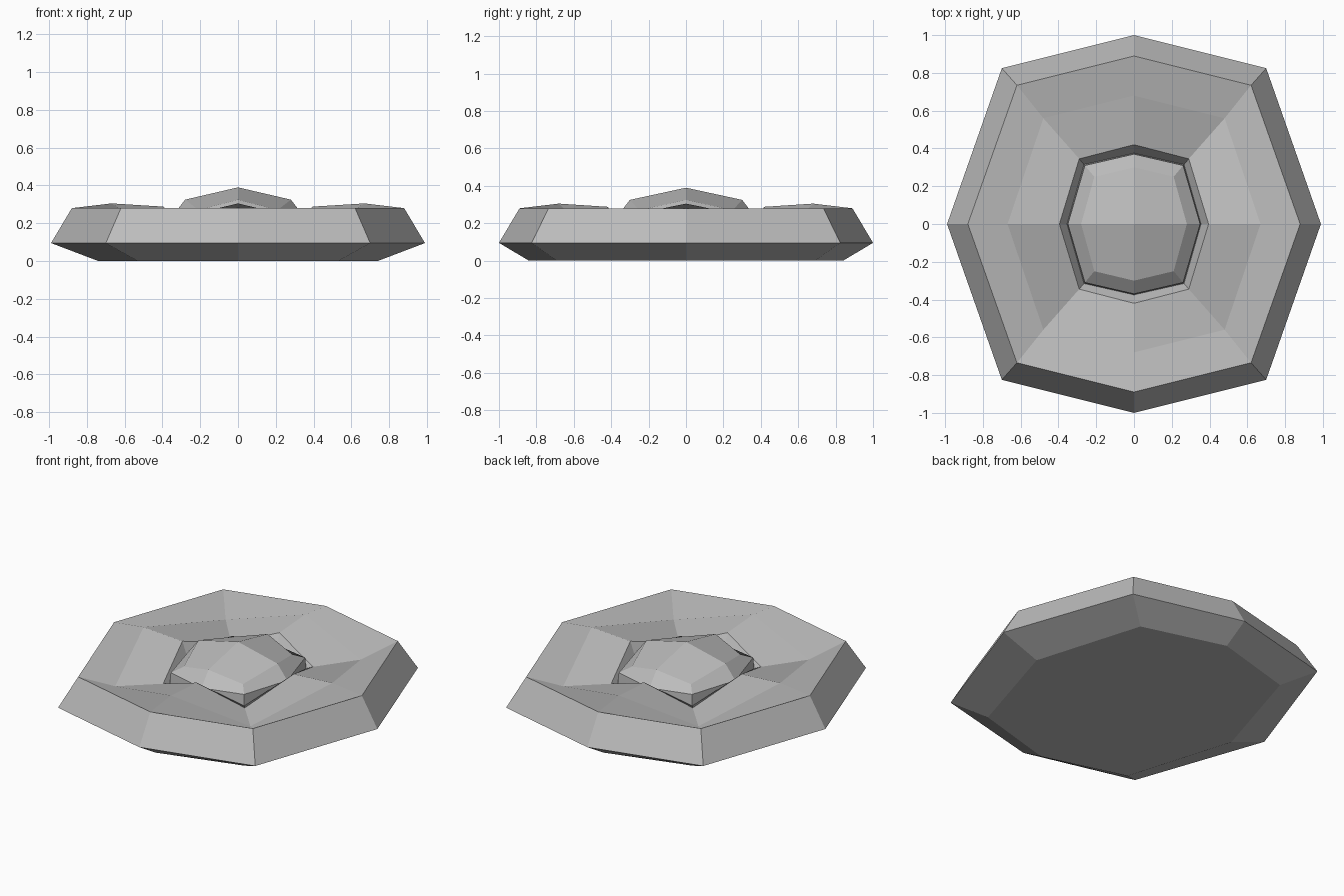
import bpy
import bmesh

if "Cube" in bpy.data.objects:
    bpy.data.objects.remove(bpy.data.objects["Cube"], do_unlink=True)

# Single grey material
grey = bpy.data.materials.new("plain_grey")
grey.use_nodes = True
colour = (0.5, 0.5, 0.5, 1)
grey.diffuse_color = colour
grey.node_tree.nodes["Principled BSDF"].inputs["Base Color"].default_value = colour


def add_ring(bm, side_x, side_y, corner_x, corner_y, side_z, corner_z):
    """Eight points, alternating between side points and corner points."""
    ring = []
    for sx, sy, turned in ((1, 1, False), (-1, 1, True), (-1, -1, False), (1, -1, True)):
        side = (0, sy * side_y, side_z) if turned else (sx * side_x, 0, side_z)
        ring.append(bm.verts.new(side))
        ring.append(bm.verts.new((sx * corner_x, sy * corner_y, corner_z)))
    return ring


def bridge(bm, lower, upper):
    """Quads between rings, each starting at a side point so folds mirror."""
    for i in range(0, 8, 2):
        n, p = (i + 1) % 8, (i - 1) % 8
        bm.faces.new((lower[i], lower[n], upper[n], upper[i]))
        bm.faces.new((lower[i], upper[i], upper[p], lower[p]))


def finish(bm, name):
    mesh = bpy.data.meshes.new(name)
    bm.to_mesh(mesh)
    bm.free()
    mesh.materials.append(grey)
    obj = bpy.data.objects.new(name, mesh)
    bpy.context.collection.objects.link(obj)
    return obj


# Outer body: base, widest edge, rim, rippled basin, groove around the dome
body_rings = [
    (0.74, 0.84, 0.53, 0.69, 0, 0),
    (0.99, 1.0, 0.70, 0.825, 0.095, 0.095),
    (0.88, 0.89, 0.62, 0.735, 0.28, 0.28),
    (0.67, 0.68, 0.48, 0.56, 0.305, 0.19),
    (0.395, 0.42, 0.29, 0.345, 0.288, 0.175),
    (0.355, 0.375, 0.265, 0.315, 0.18, 0.17),
]
bm = bmesh.new()
rings = [add_ring(bm, *r) for r in body_rings]
bm.faces.new(reversed(rings[0]))
for lower, upper in zip(rings, rings[1:]):
    bridge(bm, lower, upper)
finish(bm, "body")

# Central dome: short wall, sloped shoulder, four-panel peak
dome_rings = [
    (0.355, 0.375, 0.265, 0.315, 0.17, 0.165),
    (0.35, 0.37, 0.26, 0.31, 0.235, 0.24),
    (0.28, 0.30, 0.21, 0.25, 0.325, 0.27),
]
bm = bmesh.new()
rings = [add_ring(bm, *r) for r in dome_rings]
for lower, upper in zip(rings, rings[1:]):
    bridge(bm, lower, upper)
peak = bm.verts.new((0, 0, 0.39))
top = rings[-1]
for i in range(0, 8, 2):
    bm.faces.new((peak, top[i], top[i + 1], top[(i + 2) % 8]))
finish(bm, "dome")
